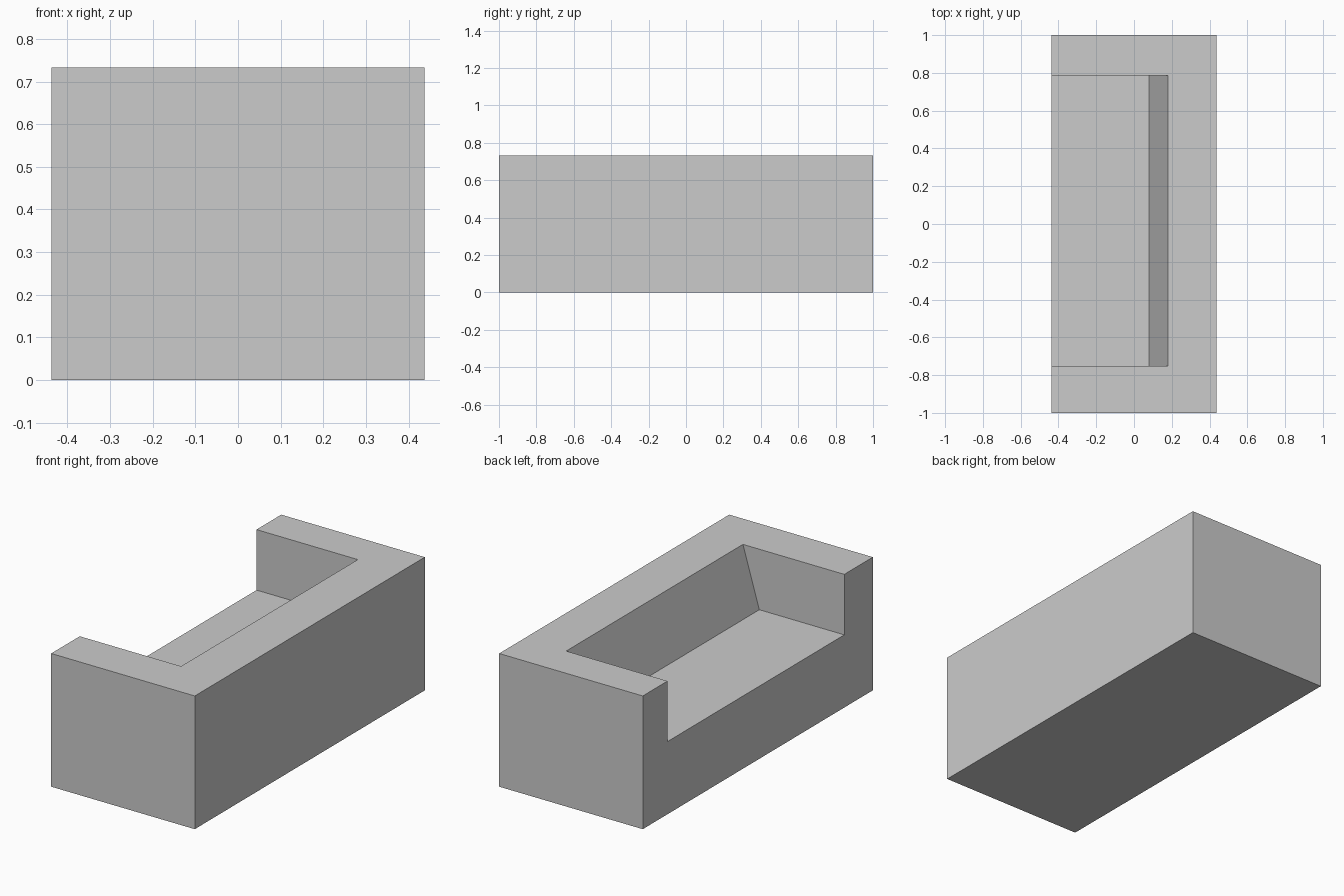
import bpy
import bmesh

cube = bpy.data.objects.get("Cube")
if cube:
    bpy.data.objects.remove(cube, do_unlink=True)

HALF_X, HALF_Y, HEIGHT = 0.437, 1.0, 0.733
SEAT_Z = 0.4
BACK_LOW, BACK_HIGH = 0.08, 0.18      # backrest x at the seat and at the top
ARM_RIGHT, ARM_LEFT = -0.752, 0.785   # inner sides of the two arms

grey = bpy.data.materials.new("plain grey")
grey.use_nodes = True
colour = (0.6, 0.6, 0.6, 1)
grey.diffuse_color = colour
grey.node_tree.nodes["Principled BSDF"].inputs["Base Color"].default_value = colour


def prism(name, profile, y0, y1):
    """Sweep an x-z profile along y into a closed solid."""
    bm = bmesh.new()
    face = bm.faces.new([bm.verts.new((x, y0, z)) for x, z in profile])
    swept = bmesh.ops.extrude_face_region(bm, geom=[face])["geom"]
    verts = [v for v in swept if isinstance(v, bmesh.types.BMVert)]
    bmesh.ops.translate(bm, verts=verts, vec=(0, y1 - y0, 0))
    bmesh.ops.recalc_face_normals(bm, faces=bm.faces)
    mesh = bpy.data.meshes.new(name)
    bm.to_mesh(mesh)
    bm.free()
    mesh.materials.append(grey)
    obj = bpy.data.objects.new(name, mesh)
    bpy.context.collection.objects.link(obj)
    return obj


# Solid block of the sofa
sofa = prism("sofa_body", [(-HALF_X, 0), (HALF_X, 0), (HALF_X, HEIGHT), (-HALF_X, HEIGHT)],
             -HALF_Y, HALF_Y)

# Seat recess with a leaning backrest, open at the top and along one long side
over = 0.2
slope = (BACK_HIGH - BACK_LOW) / (HEIGHT - SEAT_Z)
recess = prism("seat_recess_cutter",
               [(-HALF_X - over, SEAT_Z), (BACK_LOW, SEAT_Z),
                (BACK_HIGH + slope * over, HEIGHT + over),
                (-HALF_X - over, HEIGHT + over)],
               ARM_RIGHT, ARM_LEFT)
recess.hide_render = True

cut = sofa.modifiers.new("seat recess", 'BOOLEAN')
cut.operation = 'DIFFERENCE'
cut.solver = 'EXACT'
cut.object = recess

# Bake the cut and discard the cutter
bpy.context.view_layer.objects.active = sofa
bpy.ops.object.modifier_apply(modifier=cut.name)
bpy.data.objects.remove(recess, do_unlink=True)
